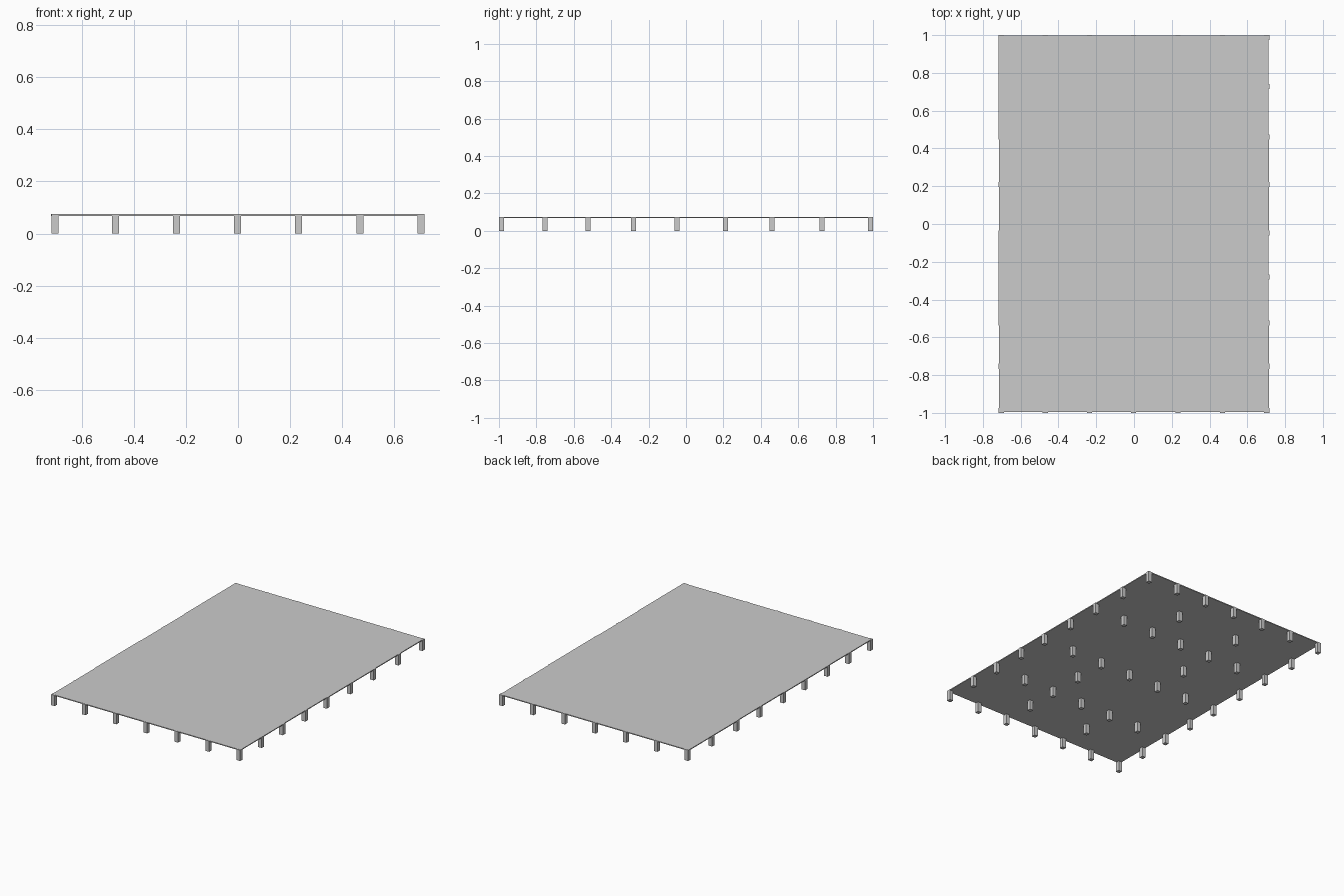
import bpy, bmesh
from mathutils import Matrix, Vector

if "Cube" in bpy.data.objects:
    bpy.data.objects.remove(bpy.data.objects["Cube"])

TOP = 0.074      # deck surface height
THICK = 0.006    # deck board thickness
LEG = 0.027      # square post width


def box(bm, lo, hi):
    """Add an axis-aligned box between two corners."""
    lo, hi = Vector(lo), Vector(hi)
    m = Matrix.Translation((lo + hi) / 2) @ Matrix.Diagonal((*(hi - lo), 1))
    bmesh.ops.create_cube(bm, size=1, matrix=m)


def make_object(name, bm):
    me = bpy.data.meshes.new(name)
    bm.to_mesh(me)
    bm.free()
    ob = bpy.data.objects.new(name, me)
    bpy.context.collection.objects.link(ob)
    return ob


# Deck: four thin panels side by side along y, alternately shifted a hair in x
seams = [-0.995, -0.527, -0.035, 0.448, 0.997]
for i in range(4):
    shift = 0.002 if i % 2 == 0 else -0.001
    bm = bmesh.new()
    box(bm, (-0.716 + shift, seams[i], TOP - THICK),
        (0.713 + shift, seams[i + 1], TOP))
    make_object(f"deck_panel_{i + 1}", bm)

# Posts: full rows alternate with sparse rows
cols = [-0.703, -0.47, -0.236, -0.002, 0.232, 0.468, 0.703]
rows = [-0.9865, -0.753, -0.525, -0.281, -0.048, 0.210, 0.460, 0.727, 0.9865]
sparse = {1: (0, 2, 4, 6), 3: (0, 4, 6), 5: (0, 2, 6), 7: (0, 2, 4, 6)}
h = LEG / 2
for r, y in enumerate(rows):
    bm = bmesh.new()
    for c in sparse.get(r, range(7)):
        x = cols[c]
        box(bm, (x - h, y - h, 0), (x + h, y + h, TOP - 0.0005))
    make_object(f"post_row_{r + 1}", bm)
